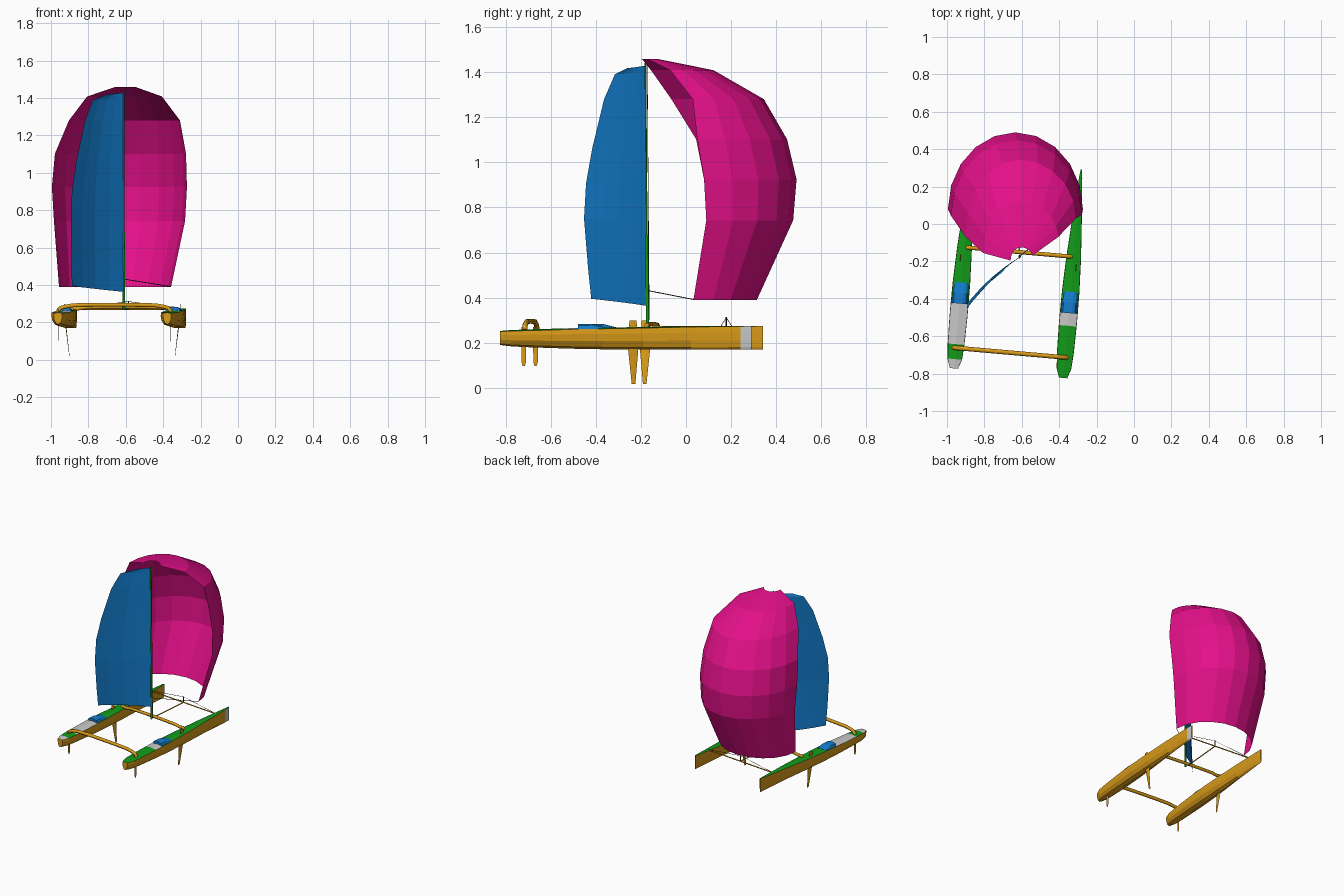
import bpy, bmesh, math
from mathutils import Vector

if "Cube" in bpy.data.objects:
    bpy.data.objects.remove(bpy.data.objects["Cube"])

def material(name, rgb):
    m = bpy.data.materials.new(name)
    m.diffuse_color = (*rgb, 1)
    m.use_nodes = True
    m.node_tree.nodes["Principled BSDF"].inputs["Base Color"].default_value = m.diffuse_color
    return m

GOLD = material("gold_hull", (0.70, 0.33, 0.01))
GREEN = material("green_deck", (0.006, 0.33, 0.01))
BLUE = material("blue_sail", (0.006, 0.20, 0.60))
PINK = material("magenta_sail", (0.77, 0.005, 0.25))
GREY = material("light_grey", (0.58, 0.58, 0.58))
DARK = material("dark_rope", (0.03, 0.025, 0.01))

# Boat frame: u to starboard, v towards the bow, origin under the mast, yawed 5 degrees
YAW = math.radians(5)
def W(u, v, z):
    return Vector((-0.615 + u * math.cos(YAW) + v * math.sin(YAW),
                   -0.16 - u * math.sin(YAW) + v * math.cos(YAW), z))

def loft(name, rings, mats, closed=True, rule=None):
    """Skin rings of world points; rule(i, j) gives a material index."""
    bm = bmesh.new()
    vs = [[bm.verts.new(p) for p in r] for r in rings]
    n = len(rings[0])
    for i in range(len(rings) - 1):
        for j in range(n if closed else n - 1):
            k = (j + 1) % n
            f = bm.faces.new((vs[i][j], vs[i][k], vs[i + 1][k], vs[i + 1][j]))
            f.material_index = rule(i, j) if rule else 0
    if closed:
        bm.faces.new(vs[0])
        bm.faces.new(vs[-1])
    bmesh.ops.recalc_face_normals(bm, faces=bm.faces)
    me = bpy.data.meshes.new(name)
    bm.to_mesh(me)
    bm.free()
    for m in mats:
        me.materials.append(m)
    ob = bpy.data.objects.new(name, me)
    bpy.context.collection.objects.link(ob)
    return ob

def tube(name, pts, r, mat, res=1):
    """Round rod through world points, converted to a mesh."""
    cu = bpy.data.curves.new(name, 'CURVE')
    cu.dimensions = '3D'
    cu.bevel_depth, cu.bevel_resolution, cu.use_fill_caps = r, res, True
    sp = cu.splines.new('POLY')
    sp.points.add(len(pts) - 1)
    for p, c in zip(sp.points, pts):
        p.co = (*c, 1)
    cu.materials.append(mat)
    tmp = bpy.data.objects.new(name, cu)
    bpy.context.collection.objects.link(tmp)
    me = bpy.data.meshes.new_from_object(tmp.evaluated_get(bpy.context.evaluated_depsgraph_get()))
    bpy.data.objects.remove(tmp)
    ob = bpy.data.objects.new(name, me)
    bpy.context.collection.objects.link(ob)
    return ob

# Hull stations: v, half width, keel z, deck edge z
STATIONS = [(-0.64, 0.022, 0.190, 0.250), (-0.59, 0.039, 0.184, 0.252),
            (-0.51, 0.045, 0.180, 0.254), (-0.36, 0.048, 0.175, 0.258),
            (-0.29, 0.048, 0.173, 0.260), (-0.18, 0.047, 0.171, 0.262),
            (0.00, 0.040, 0.170, 0.265), (0.21, 0.026, 0.170, 0.270),
            (0.43, 0.009, 0.170, 0.273), (0.478, 0.004, 0.171, 0.274)]

def hull_ring(cu, v, w, zb, zt):
    h = zt - zb
    half = [(0.55, zb + 0.1 * h), (0.9, zb + 0.4 * h), (1.0, zb + 0.75 * h), (0.97, zt)]
    prof = [(0, zb)] + half + [(0, zt + 0.12 * w)] + [(-a, z) for a, z in reversed(half)]
    return [W(cu + a * w, v, z) for a, z in prof]

for side, word in ((-1, "port"), (1, "starboard")):
    # Hull with green deck and light grey panels
    def paint(i, j, side=side):
        if j in (4, 5):
            return 2 if i == 3 or (side < 0 and i in (0, 2)) else 1
        return 2 if side > 0 and i == 8 and j < 4 else 0
    loft(word + "_hull", [hull_ring(0.293 * side, *s) for s in STATIONS],
         [GOLD, GREEN, GREY], rule=paint)

    # Blue spray hood over the cockpit
    hood = [(-0.292, 0.283), (-0.235, 0.283), (-0.178, 0.269)]
    loft(word + "_spray_hood",
         [[W(0.293 * side + a * 0.044, v, z) for a, z in
           ((-1, 0.256), (-0.75, h - 0.006), (-0.4, h), (0.4, h), (0.75, h - 0.006), (1, 0.256))]
          for v, h in hood], [BLUE])

    # Foils: tapered diamond sections
    def foil(name, v, levels, side=side):
        loft(name, [[W(side * u + t, v + d, z) for t, d in
                     ((0, c), (0.1 * c, 0.2 * c), (0, -c), (-0.1 * c, 0.2 * c))]
                    for u, z, c in levels], [GOLD])
    foil(word + "_daggerboard", -0.048,
         [(0.312, 0.298, 0.016), (0.302, 0.175, 0.023), (0.283, 0.017, 0.008)])
    foil(word + "_rudder", -0.535,
         [(0.30, 0.27, 0.011), (0.30, 0.115, 0.010), (0.30, 0.098, 0.005)])

# Arched cross beams
def beam(name, v, half, top, r):
    arch = [(1, 0.255), (0.95, 0.278), (0.86, top - 0.007), (0.72, top), (0.3, top + 0.003)]
    pts = [(-a, z) for a, z in arch] + [(a, z) for a, z in reversed(arch)]
    tube(name, [W(a * half, v, z) for a, z in pts], r, GOLD)
beam("front_beam", 0.01, 0.285, 0.280, 0.011)
beam("rear_beam", -0.53, 0.305, 0.292, 0.012)

# Bow crossbar, spine, short post and stays
tube("bow_crossbar", [W(-0.29, 0.34, 0.27), W(0.29, 0.34, 0.27)], 0.004, GOLD)
tube("spine", [W(0, 0.01, 0.27), W(0, 0.34, 0.27)], 0.004, GOLD)
tube("bow_post", [W(0, 0.34, 0.268), W(0, 0.34, 0.315)], 0.003, DARK)
for s in (-1, 1):
    tube("bow_stay", [W(0, 0.34, 0.312), W(s * 0.29, 0.34, 0.272)], 0.0015, DARK, 0)

# Mast in two parts
tube("lower_mast", [(-0.610, -0.170, 0.27), (-0.611, -0.174, 0.68)], 0.007, GREEN)
tube("upper_mast", [(-0.611, -0.174, 0.68), (-0.612, -0.180, 1.44)], 0.004, GREEN)
tube("forestay", [(-0.611, -0.172, 1.44), (-0.607, -0.163, 0.30)], 0.0015, DARK, 0)

# Mainsail: from the mast to the trailing edge, slightly bellied
LEECH = [(-0.888, -0.420, 0.395), (-0.891, -0.434, 0.53), (-0.893, -0.452, 0.75),
         (-0.888, -0.443, 0.907), (-0.865, -0.416, 1.06), (-0.818, -0.363, 1.28),
         (-0.775, -0.315, 1.39), (-0.710, -0.262, 1.417)]
rows = []
for p in LEECH:
    end = Vector(p)
    f = (p[2] - 0.395) / (1.417 - 0.395)
    luff = Vector((-0.612, -0.176 - 0.004 * f, 0.364 + 1.064 * f))
    chord = (end - luff).length
    rows.append([luff.lerp(end, t) + Vector((-0.67, 0.74, 0)) * 0.045 * chord * math.sin(math.pi * t)
                 for t in (0, 0.25, 0.5, 0.75, 1)])
loft("mainsail", rows, [BLUE], closed=False)

# Spinnaker rows: z, port x, port y, starboard x, starboard y, y of the front
KITE = [(1.458, -0.660, -0.195, -0.545, -0.170, -0.125),
        (1.408, -0.807, -0.155, -0.406, -0.070, 0.122),
        (1.280, -0.904, -0.065, -0.310, 0.030, 0.345),
        (1.102, -0.979, 0.045, -0.278, 0.050, 0.448),
        (0.924, -0.995, 0.080, -0.273, 0.080, 0.490),
        (0.743, -0.984, 0.090, -0.283, 0.090, 0.475),
        (0.390, -0.957, 0.045, -0.358, 0.033, 0.314)]
rows = []
for z, xa, ya, xb, yb, yf in KITE:
    row = []
    for i in range(11):
        a = math.pi * i / 10
        t = (1 - math.cos(a)) / 2
        base = ya + (yb - ya) * t
        row.append(Vector((xa + (xb - xa) * t, base + (yf - base) * math.sin(a), z)))
    rows.append(row)
loft("spinnaker", rows, [PINK], closed=False)

# Sheet from the mast to the spinnaker corner
tube("spinnaker_sheet", [(-0.610, -0.172, 0.432), (-0.358, 0.033, 0.392)], 0.002, DARK, 0)
